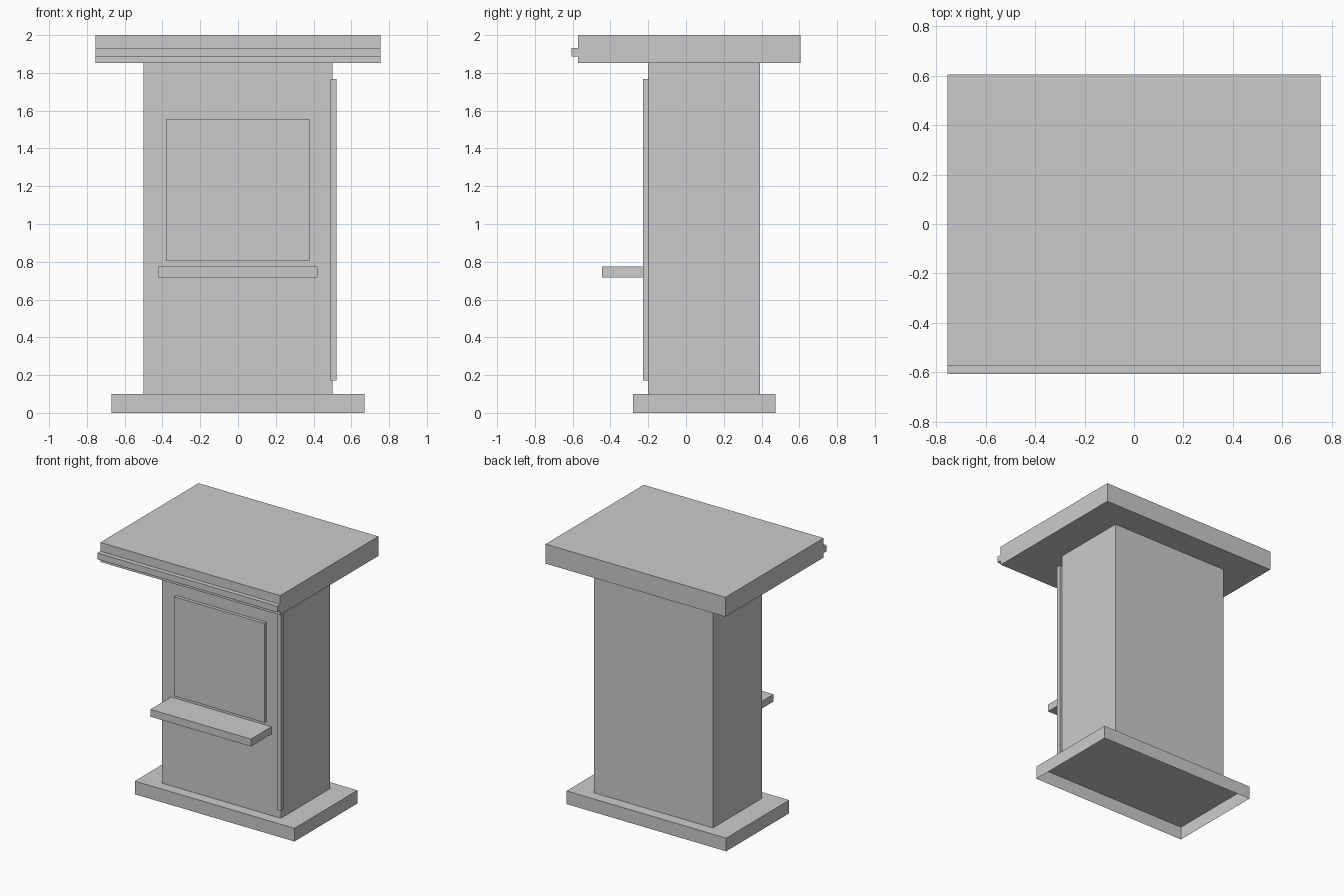
import bpy
import bmesh

if "Cube" in bpy.data.objects:
    bpy.data.objects.remove(bpy.data.objects["Cube"])

# Single plain colour
grey = bpy.data.materials.new("light grey")
grey.diffuse_color = (0.6, 0.6, 0.6, 1.0)
grey.use_nodes = True
grey.node_tree.nodes["Principled BSDF"].inputs["Base Color"].default_value = grey.diffuse_color


def box(name, x, y, z, open_bottom=False):
    """Axis-aligned box from (min, max) ranges, optionally without its underside."""
    bm = bmesh.new()
    bmesh.ops.create_cube(bm, size=1.0)
    for v in bm.verts:
        v.co = [r[0] + (c + 0.5) * (r[1] - r[0]) for c, r in zip(v.co, (x, y, z))]
    bm.normal_update()
    if open_bottom:
        under = [f for f in bm.faces if f.normal.z < -0.9]
        bmesh.ops.delete(bm, geom=under, context='FACES_ONLY')
    mesh = bpy.data.meshes.new(name)
    bm.to_mesh(mesh)
    bm.free()
    mesh.materials.append(grey)
    obj = bpy.data.objects.new(name, mesh)
    bpy.context.collection.objects.link(obj)
    return obj


FRONT = -0.20  # front wall of the booth

# Hollow plinth and the main booth body
box("base", (-0.67, 0.67), (-0.28, 0.475), (0, 0.10), open_bottom=True)
box("body", (-0.50, 0.50), (FRONT, 0.392), (0.10, 1.852))

# Overhanging roof with a strip along its front edge
box("roof", (-0.755, 0.755), (-0.572, 0.605), (1.852, 2.0))
box("roof_strip", (-0.755, 0.755), (-0.607, -0.572), (1.886, 1.933))

# Front details: window panel, counter shelf and a corner post on one side
box("window_panel", (-0.378, 0.378), (-0.225, FRONT), (0.803, 1.556))
box("shelf", (-0.422, 0.422), (-0.446, FRONT), (0.718, 0.774))
box("corner_post", (0.489, 0.521), (-0.228, -0.197), (0.172, 1.768))
